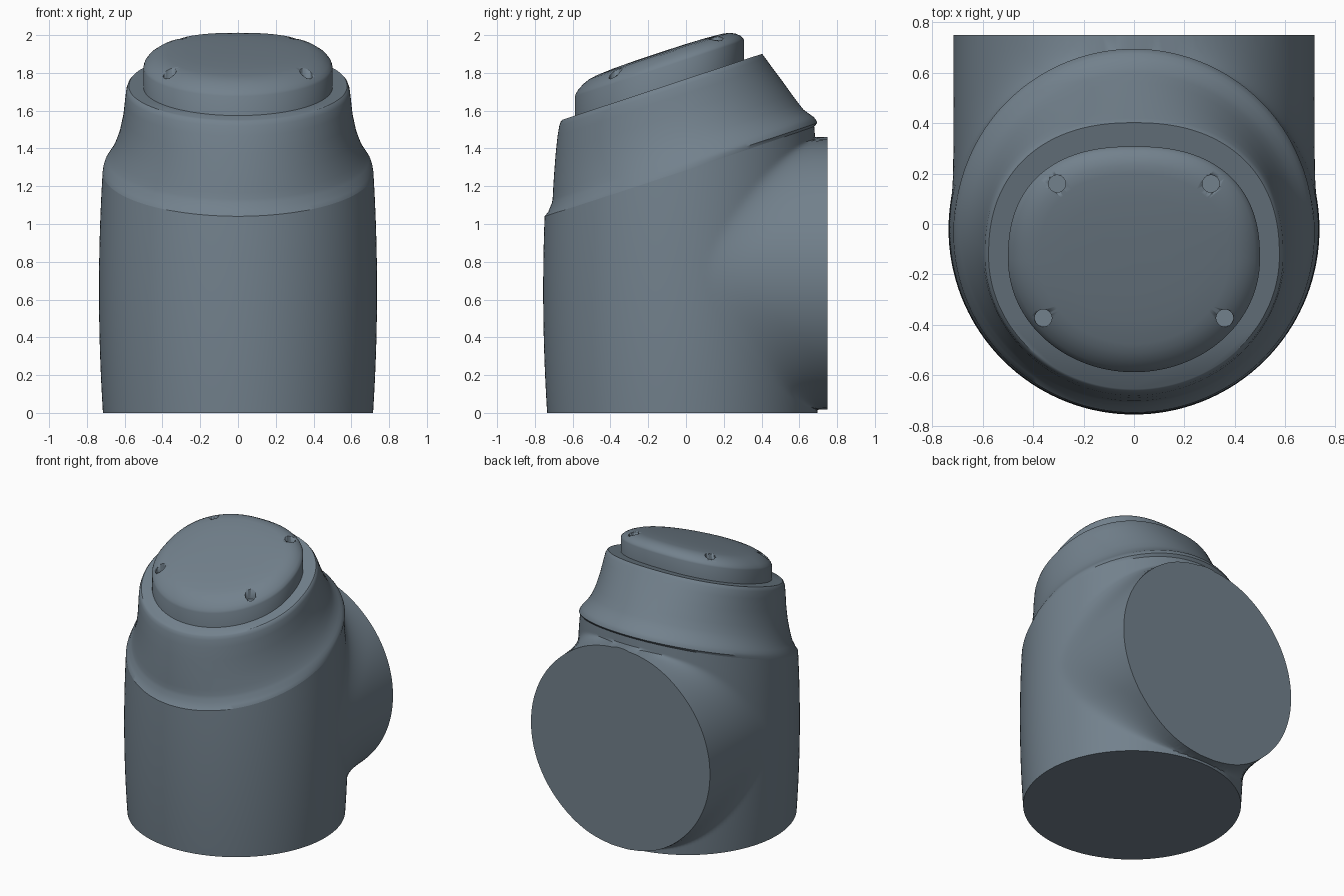
import bpy, bmesh, math

if "Cube" in bpy.data.objects:
    bpy.data.objects.remove(bpy.data.objects["Cube"])

SLOPE = 0.33      # tilt of the neck and cap planes
SEG = 192

mat = bpy.data.materials.new("slate grey")
mat.diffuse_color = (0.17, 0.22, 0.265, 1)
mat.use_nodes = True
mat.node_tree.nodes["Principled BSDF"].inputs["Base Color"].default_value = mat.diffuse_color


def oval(t, yf, yb, rx, n=2.0):
    """Point on an oval; t = 0 is the back. The back half may be squarer."""
    cy, ry = (yf + yb) / 2, (yb - yf) / 2
    s, c = math.sin(t), math.cos(t)
    p = 2 / n if c > 0 else 1
    x = rx * math.copysign(abs(s) ** p, s)
    return x, cy + ry * math.copysign(abs(c) ** p, c)


def loft(bm, rings):
    loops = [[bm.verts.new(p) for p in ring] for ring in rings]
    for a, b in zip(loops, loops[1:]):
        for i in range(SEG):
            j = (i + 1) % SEG
            bm.faces.new((a[i], a[j], b[j], b[i]))
    bm.faces.new(loops[0][::-1])
    bm.faces.new(loops[-1])


def finish(bm, name, angle=30):
    bmesh.ops.recalc_face_normals(bm, faces=bm.faces)
    me = bpy.data.meshes.new(name)
    bm.to_mesh(me)
    bm.free()
    ob = bpy.data.objects.new(name, me)
    bpy.context.collection.objects.link(ob)
    me.materials.append(mat)
    bpy.ops.object.select_all(action='DESELECT')
    ob.select_set(True)
    bpy.context.view_layer.objects.active = ob
    bpy.ops.object.shade_smooth_by_angle(angle=math.radians(angle))
    return ob


def body_point(t, z):
    """Upright barrel blended with a round branch towards the back."""
    s, c = abs(math.sin(t)), math.cos(t)
    a = 0.715 + 0.021 * (1 - ((z - 0.65) / 0.65) ** 2)
    r = a
    if c > 0:
        w = math.sqrt(max(0, 0.717 ** 2 - (z - 0.735) ** 2))
        b = min(1.3, w / max(s, 1e-4))
        k = 0.3 * c * c + 1e-6
        h = max(k - abs(a - b), 0) / k
        r = max(a, b) + h * h * k / 4
    return r * math.sin(t), -0.02 + r * c, z


angles = [2 * math.pi * i / SEG for i in range(SEG)]

# Housing: barrel, back branch and tilted neck in one skin
rings = []
ROWS = 90
for k in range(ROWS + 1):
    f = 0.5 - 0.5 * math.cos(math.pi * k / ROWS)
    rings.append([body_point(t, f * (1.285 + SLOPE * (-0.02 + 0.72 * math.cos(t))))
                  for t in angles])
# neck rings: height, front y, back y, half width, squareness
for h, yf, yb, rx, n in [
        (1.305, -.729, .695, .712, 2), (1.325, -.720, .688, .705, 2),
        (1.345, -.710, .675, .693, 2), (1.365, -.706, .655, .681, 2),
        (1.40, -.704, .622, .663, 2), (1.44, -.702, .597, .647, 2),
        (1.50, -.698, .561, .627, 2.05), (1.60, -.690, .503, .607, 2.15),
        (1.69, -.680, .449, .598, 2.25), (1.74, -.671, .420, .592, 2.3),
        (1.76, -.664, .408, .585, 2.3), (1.768, -.655, .402, .577, 2.3)]:
    ring = []
    for t in angles:
        x, y = oval(t, yf, yb, rx, n)
        ring.append((x, y, h + SLOPE * y))
    rings.append(ring)
bm = bmesh.new()
loft(bm, rings)
# flat back flange
bmesh.ops.bisect_plane(bm, geom=bm.verts[:] + bm.edges[:] + bm.faces[:],
                       plane_co=(0, 0.75, 0), plane_no=(0, 1, 0), clear_outer=True)
rim = [e for e in bm.edges if e.is_boundary]
bmesh.ops.holes_fill(bm, edges=rim, sides=0)
finish(bm, "joint_housing", 35)

# Cap: straight wall, rounded shoulder, shallow dome
rings = []
for f, h in [(1, 1.72), (1, 1.87), (.99, 1.882), (.96, 1.9), (.9, 1.921),
             (.83, 1.936), (.75, 1.943), (.55, 1.95), (.3, 1.953), (.05, 1.954)]:
    ring = []
    for t in angles:
        x, y = oval(t, -.588, .308, .5, 2.4)
        x, y = x * f, -0.14 + (y + 0.14) * f
        ring.append((x, y, h + SLOPE * y))
    rings.append(ring)
bm = bmesh.new()
loft(bm, rings)
cap = finish(bm, "end_cap")

# Screw holes in the cap
bm = bmesh.new()
for x, y in [(.305, .16), (.36, -.373)]:
    for side in (-1, 1):
        r = bmesh.ops.create_cone(bm, cap_ends=True, segments=32, radius1=.034,
                                  radius2=.034, depth=.3)
        bmesh.ops.translate(bm, verts=r['verts'],
                            vec=(side * x, y, 1.875 + SLOPE * y + .15))
cutter = finish(bm, "hole_cutter")
cutter.hide_render = True
mod = cap.modifiers.new("holes", 'BOOLEAN')
mod.operation = 'DIFFERENCE'
mod.solver = 'EXACT'
mod.object = cutter
bpy.context.view_layer.objects.active = cap
bpy.ops.object.modifier_apply(modifier="holes")
bpy.data.objects.remove(cutter)
